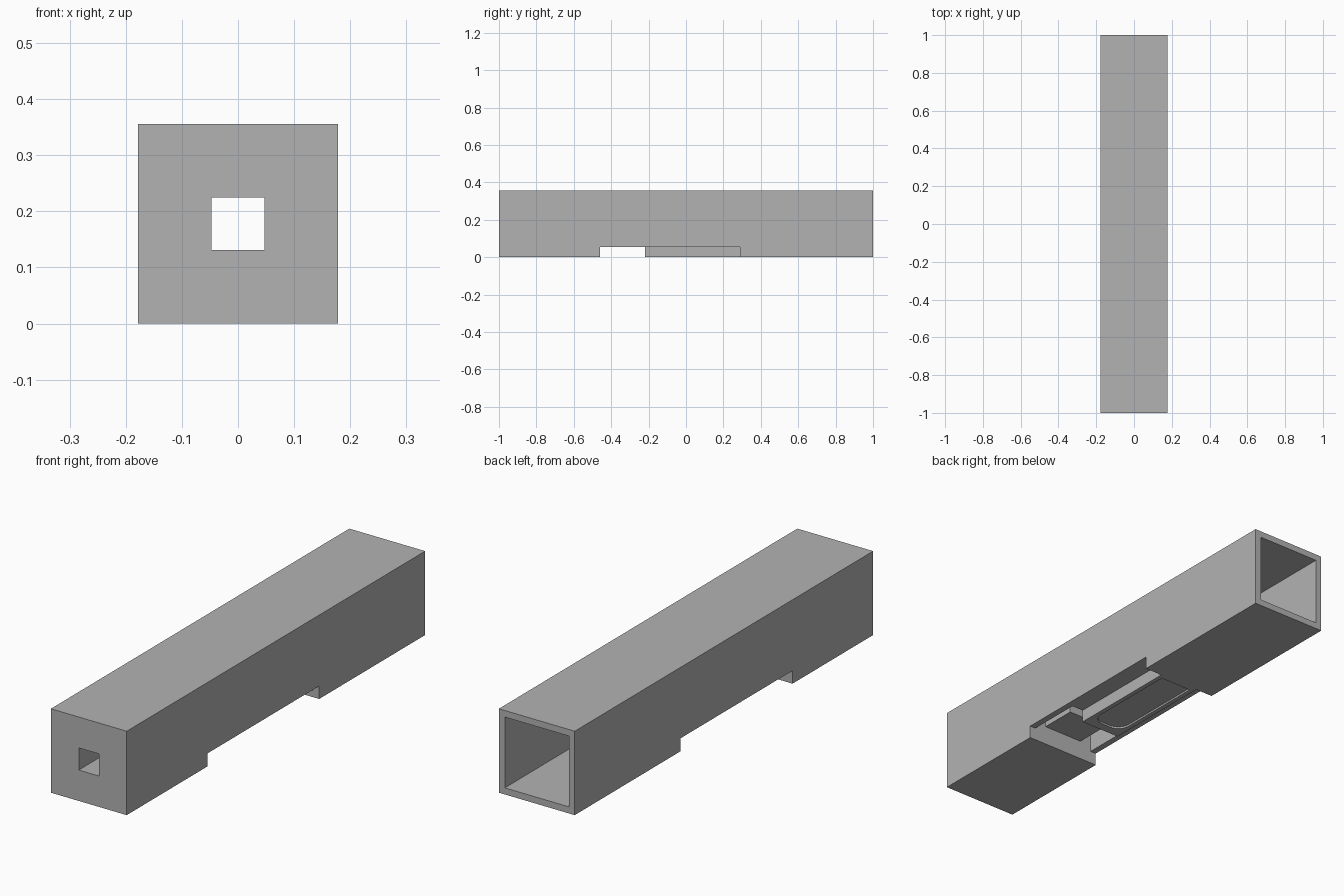
import bpy
import bmesh
import math

cube = bpy.data.objects.get("Cube")
if cube:
    bpy.data.objects.remove(cube, do_unlink=True)

# Single flat grey
grey = bpy.data.materials.new("plain grey")
grey.use_nodes = True
colour = (0.45, 0.45, 0.45, 1)
grey.diffuse_color = colour
grey.node_tree.nodes["Principled BSDF"].inputs["Base Color"].default_value = colour

HALF = 0.178      # half width of the housing
INNER = 0.15      # half width of the cavity
BARREL = 0.095    # half width of the inner barrel and lower block
BORE = 0.047      # half width of the bore
LEDGE = 0.055     # height of the underside notch
SOLID_END = -0.46  # where the solid front section stops
BLOCK_FRONT = -0.22
NOTCH_END = 0.29


def finish(name, bm):
    bmesh.ops.recalc_face_normals(bm, faces=bm.faces)
    mesh = bpy.data.meshes.new(name)
    bm.to_mesh(mesh)
    bm.free()
    mesh.materials.append(grey)
    obj = bpy.data.objects.new(name, mesh)
    bpy.context.collection.objects.link(obj)
    return obj


def box(name, half_x, y0, y1, z0, z1):
    bm = bmesh.new()
    bmesh.ops.create_cube(bm, size=1)
    for v in bm.verts:
        v.co.x *= 2 * half_x
        v.co.y = y1 if v.co.y > 0 else y0
        v.co.z = z1 if v.co.z > 0 else z0
    return finish(name, bm)


def square_bar(name, half, y0, y1):
    """Square bar centred on the long axis of the housing."""
    return box(name, half, y0, y1, HALF - half, HALF + half)


def rounded_cutter(name, half_x, y0, y1, radius, z0, z1):
    """Slot with rounded front corners and a square rear."""
    bm = bmesh.new()
    points = [(half_x, y1), (-half_x, y1)]
    for side, start in ((-1, 180), (1, 270)):
        for i in range(9):
            a = math.radians(start + i * 90 / 8)
            points.append((side * (half_x - radius) + radius * math.cos(a),
                           y0 + radius + radius * math.sin(a)))
    face = bm.faces.new([bm.verts.new((x, y, z0)) for x, y in points])
    top = bmesh.ops.extrude_face_region(bm, geom=[face])["geom"]
    for v in top:
        if isinstance(v, bmesh.types.BMVert):
            v.co.z = z1
    return finish(name, bm)


def cut(target, *cutters):
    for cutter in cutters:
        mod = target.modifiers.new("cut", 'BOOLEAN')
        mod.operation = 'DIFFERENCE'
        mod.solver = 'EXACT'
        mod.object = cutter
        bpy.context.view_layer.update()
        graph = bpy.context.evaluated_depsgraph_get()
        mesh = bpy.data.meshes.new_from_object(target.evaluated_get(graph))
        target.modifiers.clear()
        target.data = mesh
        bpy.data.objects.remove(cutter, do_unlink=True)


# Housing: solid bored front, hollow open rear, notch across the underside
housing = square_bar("housing", HALF, -1, 1)
cut(housing,
    square_bar("cavity_cutter", INNER, SOLID_END, 1.1),
    box("notch_cutter", 0.3, SOLID_END, NOTCH_END, -0.1, LEDGE),
    square_bar("bore_cutter", BORE, -1.1, 0))

# Inner barrel projecting into the cavity
barrel = square_bar("inner_barrel", BARREL, SOLID_END, -0.30)
cut(barrel, square_bar("barrel_bore_cutter", BORE, -0.6, 0))

# Carrier plate spanning the cavity above the notch
box("carrier_plate", INNER, BLOCK_FRONT, NOTCH_END, LEDGE, HALF - BARREL)

# Lower block with a shallow rounded recess underneath
block = box("lower_block", BARREL, BLOCK_FRONT, NOTCH_END, 0, LEDGE)
cut(block, rounded_cutter("recess_cutter", 0.075, -0.18, 0.27, 0.055, -0.05, 0.008))
